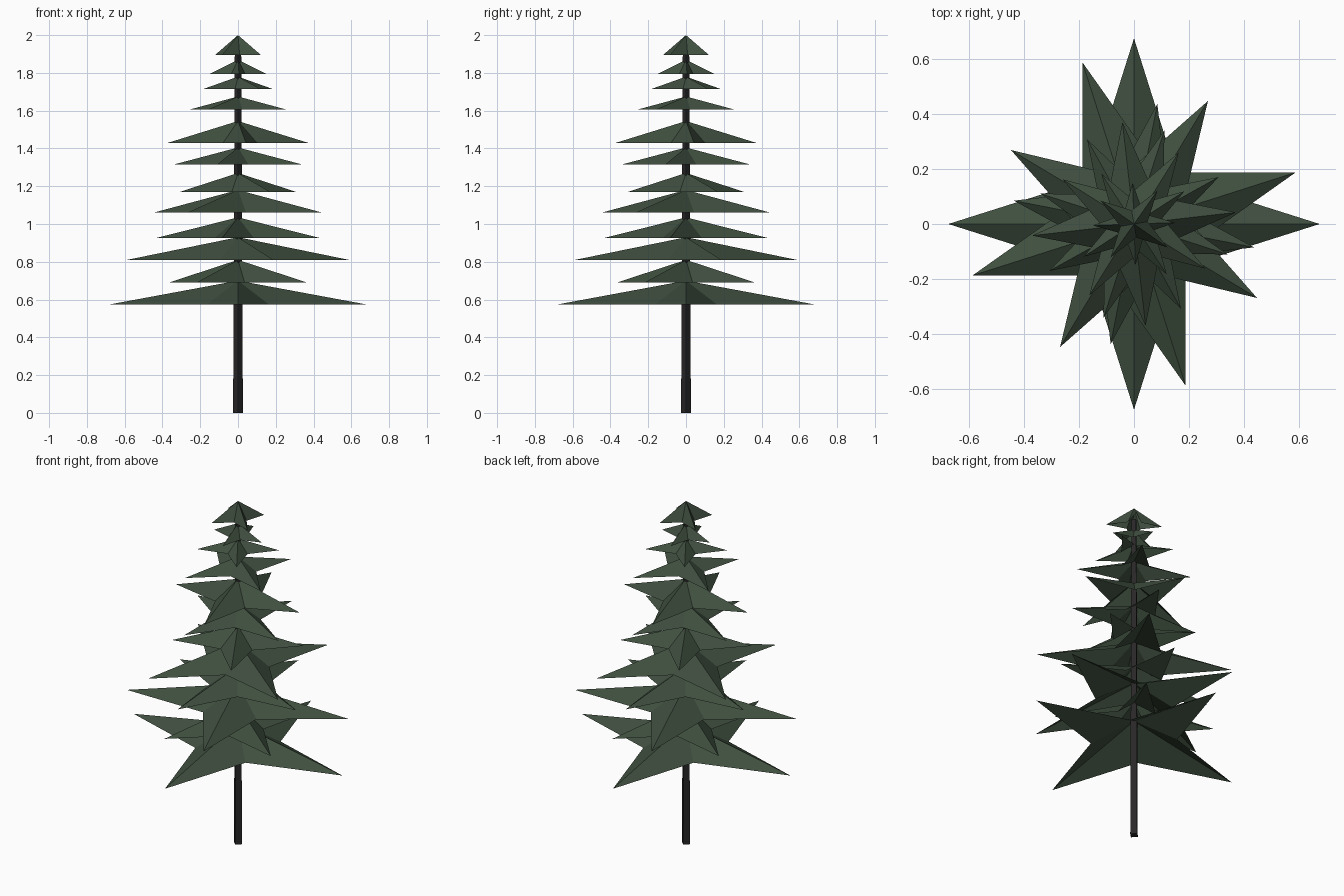
import bpy, bmesh
from math import cos, sin, pi, radians

if "Cube" in bpy.data.objects:
    bpy.data.objects.remove(bpy.data.objects["Cube"])


def material(name, color):
    m = bpy.data.materials.new(name)
    m.diffuse_color = color
    m.use_nodes = True
    m.node_tree.nodes["Principled BSDF"].inputs["Base Color"].default_value = m.diffuse_color
    return m


needles = material("dark_green", (0.05, 0.078, 0.05, 1))
bark = material("dark_bark", (0.022, 0.020, 0.020, 1))


def finish(name, bm, mat):
    bmesh.ops.recalc_face_normals(bm, faces=bm.faces)
    mesh = bpy.data.meshes.new(name)
    bm.to_mesh(mesh)
    bm.free()
    mesh.materials.append(mat)
    ob = bpy.data.objects.new(name, mesh)
    bpy.context.collection.objects.link(ob)
    return ob


def branch_layer(name, base, apex, radius, angle):
    """Open four-pointed star canopy with its peak on the trunk."""
    bm = bmesh.new()
    peak = bm.verts.new((0, 0, apex))
    rim = []
    for i in range(8):
        r = radius if i % 2 == 0 else radius * 0.34
        a = radians(angle) + i * pi / 4
        rim.append(bm.verts.new((r * cos(a), r * sin(a), base)))
    for i in range(8):
        bm.faces.new((peak, rim[i], rim[(i + 1) % 8]))
    finish(name, bm, needles)


# Trunk: tapered four-sided post, corners on the axes
bm = bmesh.new()
rings = [[bm.verts.new((r * cos(i * pi / 2), r * sin(i * pi / 2), z)) for i in range(4)]
         for r, z in ((0.026, 0), (0.017, 1.93))]
for i in range(4):
    j = (i + 1) % 4
    bm.faces.new((rings[0][i], rings[0][j], rings[1][j], rings[1][i]))
for ring in rings:
    bm.faces.new(ring)
finish("trunk", bm, bark)

# Branch layers: base height, peak height, tip radius, turn in degrees
layers = [
    (0.575, 0.70, 0.675, 0),
    (0.69, 0.81, 0.427, -31),
    (0.81, 0.93, 0.617, 17.7),
    (0.925, 1.035, 0.445, -11),
    (1.06, 1.18, 0.522, -31),
    (1.17, 1.27, 0.352, 29),
    (1.315, 1.405, 0.357, -18),
    (1.43, 1.545, 0.373, 6.5),
    (1.605, 1.675, 0.306, -32),
    (1.715, 1.78, 0.218, 33),
    (1.795, 1.87, 0.15, 2),
    (1.895, 2.0, 0.148, -35),
]
for n, spec in enumerate(layers, 1):
    branch_layer(f"branch_layer_{n:02d}", *spec)
